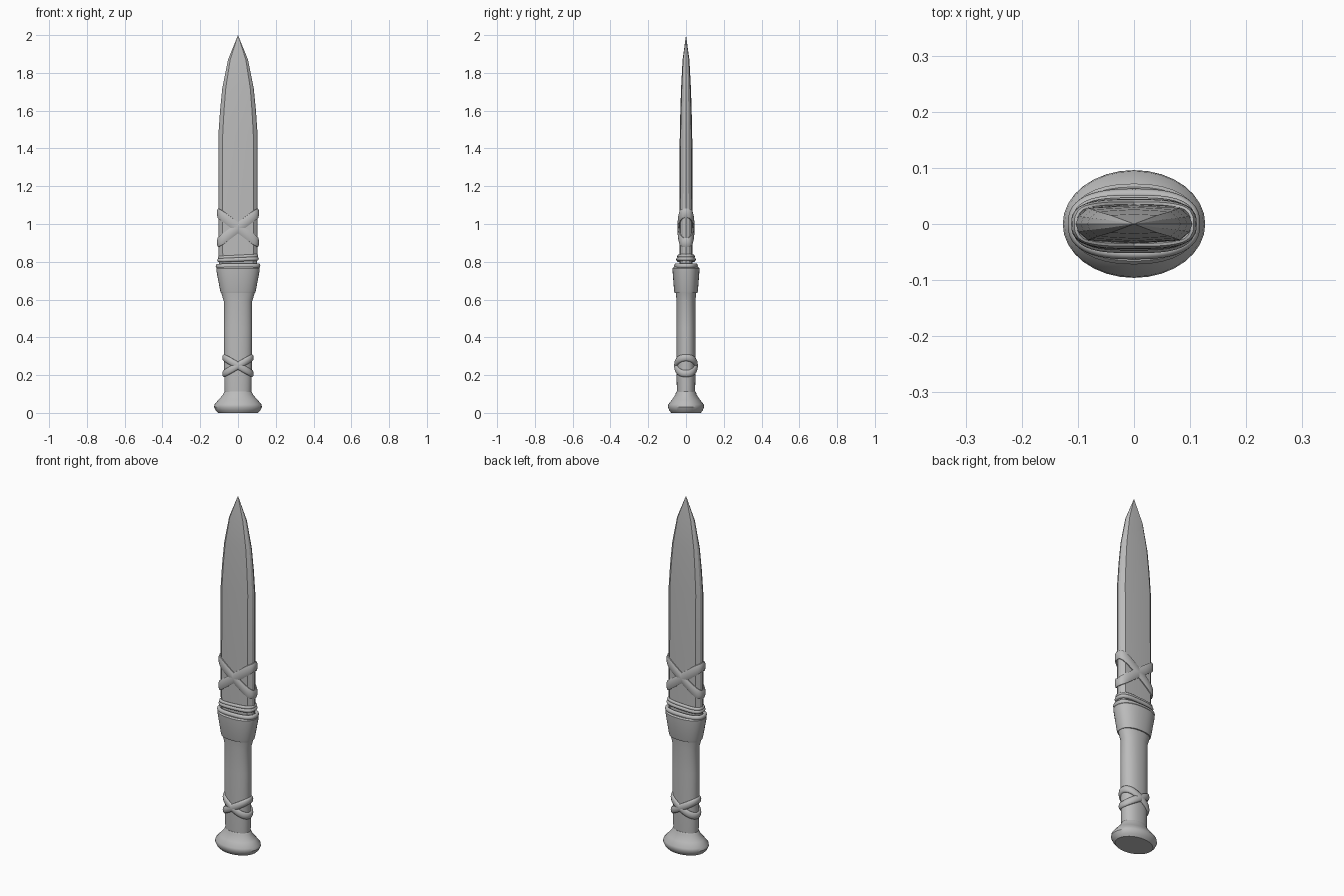
import bpy, bmesh, math
from mathutils import Vector

if "Cube" in bpy.data.objects:
    bpy.data.objects.remove(bpy.data.objects["Cube"])

grey = bpy.data.materials.new("plain_grey")
grey.diffuse_color = (0.5, 0.5, 0.5, 1)
grey.use_nodes = True
grey.node_tree.nodes["Principled BSDF"].inputs["Base Color"].default_value = grey.diffuse_color


def finish(name, bm, angle=35):
    bmesh.ops.recalc_face_normals(bm, faces=bm.faces[:])
    me = bpy.data.meshes.new(name)
    bm.to_mesh(me)
    bm.free()
    me.materials.append(grey)
    ob = bpy.data.objects.new(name, me)
    bpy.context.collection.objects.link(ob)
    bpy.ops.object.select_all(action='DESELECT')
    ob.select_set(True)
    bpy.context.view_layer.objects.active = ob
    bpy.ops.object.shade_smooth_by_angle(angle=math.radians(angle))
    return ob


def oval(a, b, n=32, p=2.0):
    """Points of a superellipse with half sizes a, b."""
    pts = []
    for i in range(n):
        t = 2 * math.pi * i / n
        c, s = math.cos(t), math.sin(t)
        pts.append((a * math.copysign(abs(c) ** (2 / p), c),
                    b * math.copysign(abs(s) ** (2 / p), s)))
    return pts


def bridge(bm, rows, loop=False):
    pairs = list(zip(rows, rows[1:])) + ([(rows[-1], rows[0])] if loop else [])
    for r, q in pairs:
        for i in range(len(r)):
            j = (i + 1) % len(r)
            bm.faces.new((r[i], r[j], q[j], q[i]))


def loft(name, levels, p=2.0):
    """Capped stack of oval sections (z, half x, half y)."""
    bm = bmesh.new()
    rows = [[bm.verts.new((x, y, z)) for x, y in oval(a, b, 32, p)] for z, a, b in levels]
    bridge(bm, rows)
    bm.faces.new(rows[0])
    bm.faces.new(rows[-1])
    return finish(name, bm)


def band(name, a, b, z, rise, half_w, half_t, p=2.6, n=48):
    """Flattened cord around an oval, tilted by rise at the x ends."""
    bm = bmesh.new()
    path = [Vector((x, y, z + rise * x / a)) for x, y in oval(a, b, n, p)]
    rows = []
    for i, c in enumerate(path):
        t = (path[(i + 1) % n] - path[i - 1]).normalized()
        out = t.cross(Vector((0, 0, 1))).normalized()
        up = out.cross(t)
        rows.append([bm.verts.new(c + out * u + up * v) for u, v in oval(half_t, half_w, 10)])
    bridge(bm, rows, True)
    return finish(name, bm, 60)


# Pommel, grip and flared socket
loft("pommel", [(0, 0.105, 0.078), (0.012, 0.118, 0.088), (0.03, 0.127, 0.096),
                (0.045, 0.124, 0.094), (0.07, 0.103, 0.074), (0.095, 0.08, 0.057),
                (0.105, 0.076, 0.054), (0.113, 0.07, 0.05)])
loft("grip", [(0.1, 0.07, 0.048), (0.2, 0.073, 0.05), (0.45, 0.075, 0.05),
              (0.59, 0.075, 0.05), (0.64, 0.09, 0.054)], 2.2)
loft("socket", [(0.635, 0.091, 0.06), (0.645, 0.094, 0.063), (0.75, 0.114, 0.071),
                (0.765, 0.115, 0.072), (0.772, 0.11, 0.066)], 2.3)

# Blade: flattened section with a shallow centre ridge, tapering to a point
quarter = [(1, 0), (0.95, 0.42), (0.78, 0.86), (0, 1)]
half = quarter + [(-x, y) for x, y in quarter[-2::-1]]
section = half + [(x, -y) for x, y in half[-2:0:-1]]
bm = bmesh.new()
rows = [[bm.verts.new((a * x, b * y, z)) for x, y in section] for z, a, b in
        [(0.76, 0.098, 0.035), (0.85, 0.104, 0.035), (1.1, 0.104, 0.035),
         (1.47, 0.104, 0.033), (1.6, 0.095, 0.03), (1.72, 0.083, 0.026),
         (1.87, 0.053, 0.018)]]
bridge(bm, rows)
bm.faces.new(rows[0])
tip = bm.verts.new((0, 0, 2.0))
for i in range(len(section)):
    bm.faces.new((rows[-1][i], rows[-1][(i + 1) % len(section)], tip))
finish("blade", bm, 20)

# Cord rings at the base of the blade
band("lower_ring", 0.108, 0.053, 0.778, 0.001, 0.013, 0.010)
band("upper_ring", 0.100, 0.042, 0.812, 0.004, 0.011, 0.010, 3)
band("top_ring", 0.099, 0.039, 0.827, 0.005, 0.009, 0.008, 3)

# Crossed wraps on the blade and the grip
for side, sign in (("rising", 1), ("falling", -1)):
    band("blade_wrap_" + side, 0.104, 0.037, 0.98, sign * 0.078, 0.025, 0.008, 3)
    band("grip_wrap_" + side, 0.073, 0.053, 0.25, sign * 0.042, 0.019, 0.010, 2.2)
